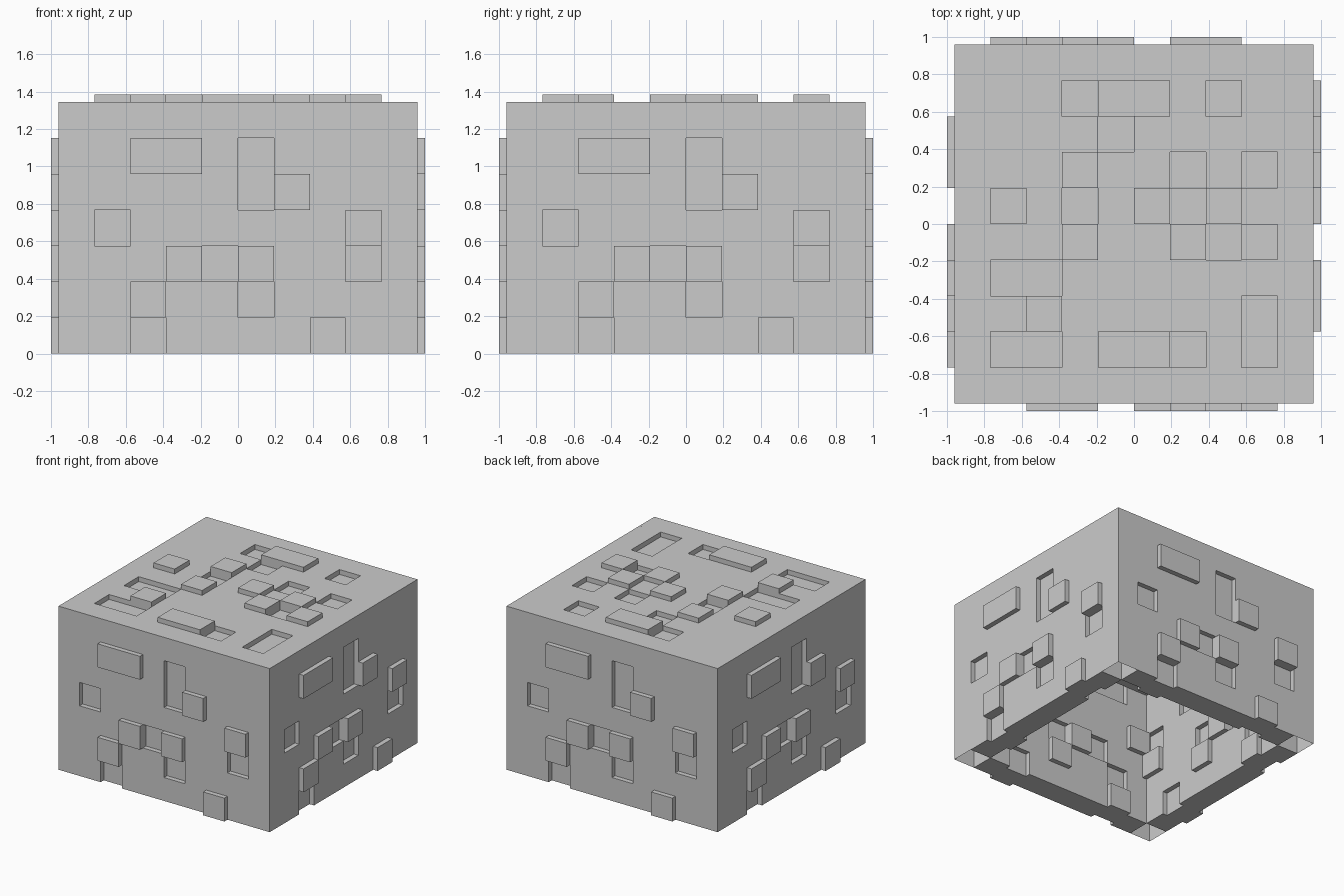
import bpy, bmesh
from mathutils import Matrix, Vector

if "Cube" in bpy.data.objects:
    bpy.data.objects.remove(bpy.data.objects["Cube"])

C = 0.192          # cell size
H = 5 * C          # half width of the block
TOP = 7 * C        # height of the flat top
STEP = 0.04        # how far a cell sits out (+) or in (-)

# Relief maps, '+' raised and '-' sunken, first line is the top / back row
WALL = [".++.-...",
        "....-+..",
        "-......+",
        "..+-+..-",
        ".+..-...",
        ".-....+."]
ROOF = ["..-++.-.",
        "...-....",
        "..+..-.-",
        "+.-.+.+.",
        "..+..+-+",
        "--......",
        ".+.....-",
        "--.++-.-"]
OFFSET = {"+": STEP, "-": -STEP, ".": 0.0}


def add_box(bm, lo, hi, open_ends=False):
    lo, hi = Vector(lo), Vector(hi)
    size = hi - lo
    mat = Matrix.Translation((lo + hi) / 2) @ Matrix.Diagonal((*size, 1))
    verts = bmesh.ops.create_cube(bm, size=1, matrix=mat)["verts"]
    if open_ends:
        faces = {f for v in verts for f in v.link_faces}
        ends = [f for f in faces if abs(f.normal.z) > 0.9 or
                max(v.co.z for v in f.verts) - min(v.co.z for v in f.verts) < 1e-5]
        bmesh.ops.delete(bm, geom=ends, context="FACES_ONLY")


def finish(bm, name, turn=0):
    mesh = bpy.data.meshes.new(name)
    bm.to_mesh(mesh)
    bm.free()
    obj = bpy.data.objects.new(name, mesh)
    obj.rotation_euler.z = turn * 1.5707963
    bpy.context.collection.objects.link(obj)
    return obj


# Four identical walls of cubes, each turned a quarter
for turn, name in enumerate(["front_wall", "right_wall", "back_wall", "left_wall"]):
    bm = bmesh.new()
    for r, line in enumerate(WALL):
        for c, ch in enumerate(line):
            x, z, y = (c - 4) * C, (5 - r) * C, -H - OFFSET[ch]
            add_box(bm, (x, y, z), (x + C, y + C, z + C))
    finish(bm, name, turn)

# Roof of cubes
bm = bmesh.new()
for r, line in enumerate(ROOF):
    for c, ch in enumerate(line):
        x, y, z = (c - 4) * C, (3 - r) * C, 6 * C + OFFSET[ch]
        add_box(bm, (x, y, z), (x + C, y + C, z + C))
finish(bm, "roof")

# Hollow corner columns, open at the bottom
bm = bmesh.new()
for x in (-H, H - C):
    for y in (-H, H - C):
        add_box(bm, (x, y, 0), (x + C, y + C, 6 * C), open_ends=True)
finish(bm, "corner_columns")

# Beams around the upper edge
bm = bmesh.new()
for s in (-H, H - C):
    add_box(bm, (-H, s, 6 * C), (H, s + C, TOP))
    add_box(bm, (s, -H + C, 6 * C), (s + C, H - C, TOP))
finish(bm, "top_rim")
